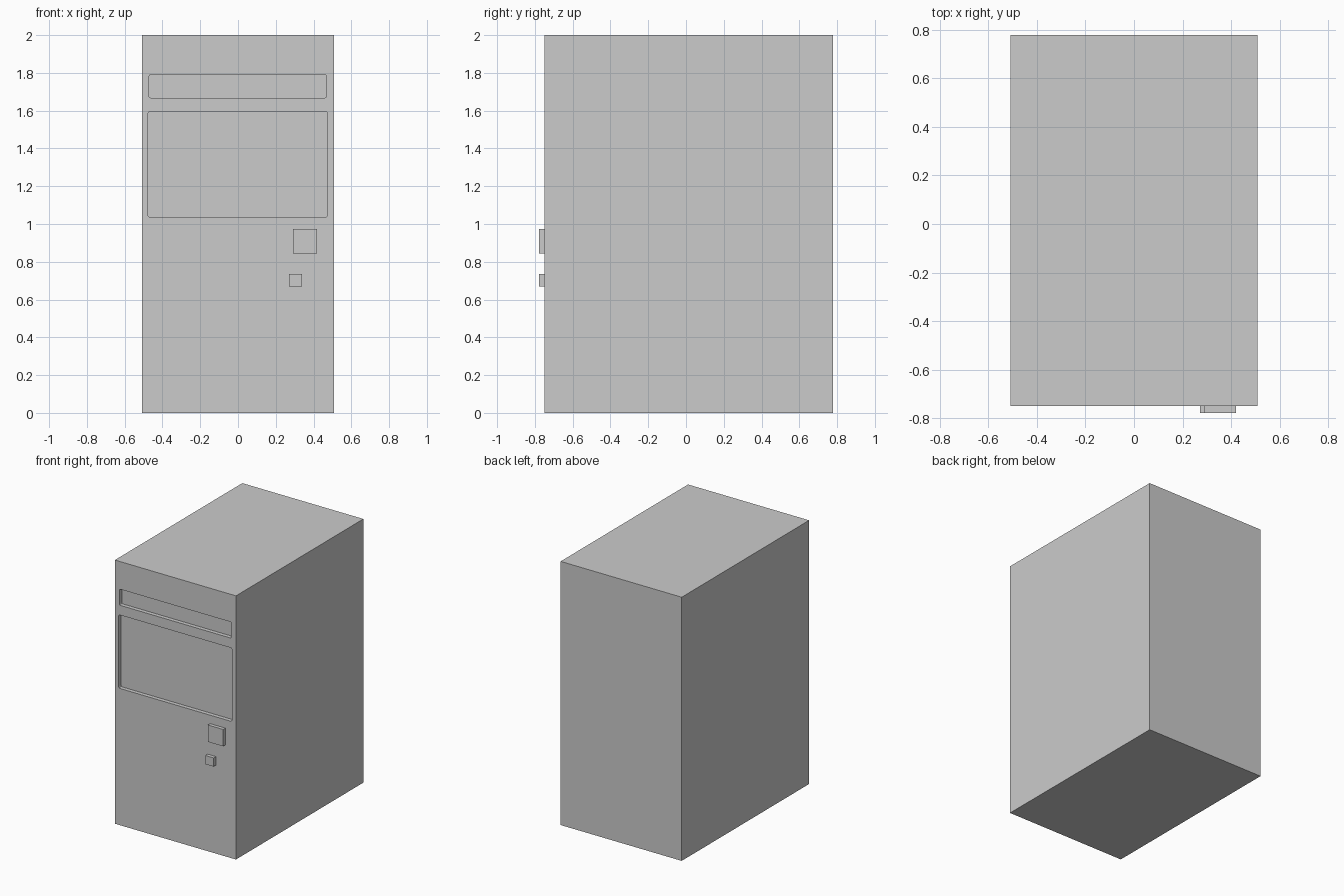
import bpy
import bmesh
from mathutils import Vector

if "Cube" in bpy.data.objects:
    bpy.data.objects.remove(bpy.data.objects["Cube"])

FRONT, BACK = -0.75, 0.777
RECESS = 0.03


def box(name, x, y, z, corner=0.0):
    """Box from (min, max) ranges, with optional rounding of its front outline."""
    bm = bmesh.new()
    bmesh.ops.create_cube(bm, size=1)
    for v in bm.verts:
        v.co = Vector([(r[0] + r[1]) / 2 + c * (r[1] - r[0]) for r, c in zip((x, y, z), v.co)])
    if corner:
        edges = [e for e in bm.edges
                 if abs(e.verts[0].co.y - e.verts[1].co.y) > 0.001]
        bmesh.ops.bevel(bm, geom=edges, offset=corner, segments=2,
                        profile=0.5, affect='EDGES')
    mesh = bpy.data.meshes.new(name)
    bm.to_mesh(mesh)
    bm.free()
    obj = bpy.data.objects.new(name, mesh)
    bpy.context.collection.objects.link(obj)
    return obj


def recess(target, name, x, z):
    """Cut a shallow rounded pocket into the front face."""
    cutter = box(name, x, (FRONT - 0.1, FRONT + RECESS), z, corner=0.008)
    mod = target.modifiers.new(name, 'BOOLEAN')
    mod.operation, mod.solver, mod.object = 'DIFFERENCE', 'EXACT', cutter
    bpy.context.view_layer.objects.active = target
    bpy.ops.object.modifier_apply(modifier=mod.name)
    bpy.data.objects.remove(cutter)


# Tower case with two drive bay pockets
case = box("case", (-0.508, 0.508), (FRONT, BACK), (0, 2))
recess(case, "upper_bay", (-0.471, 0.468), (1.668, 1.79))
recess(case, "main_bay", (-0.476, 0.473), (1.037, 1.594))

# Front buttons, seated slightly into the case
for name, x, z in (("power_button", (0.291, 0.419), (0.845, 0.973)),
                   ("reset_button", (0.271, 0.339), (0.67, 0.736))):
    box(name, x, (-0.777, FRONT + 0.01), z)
